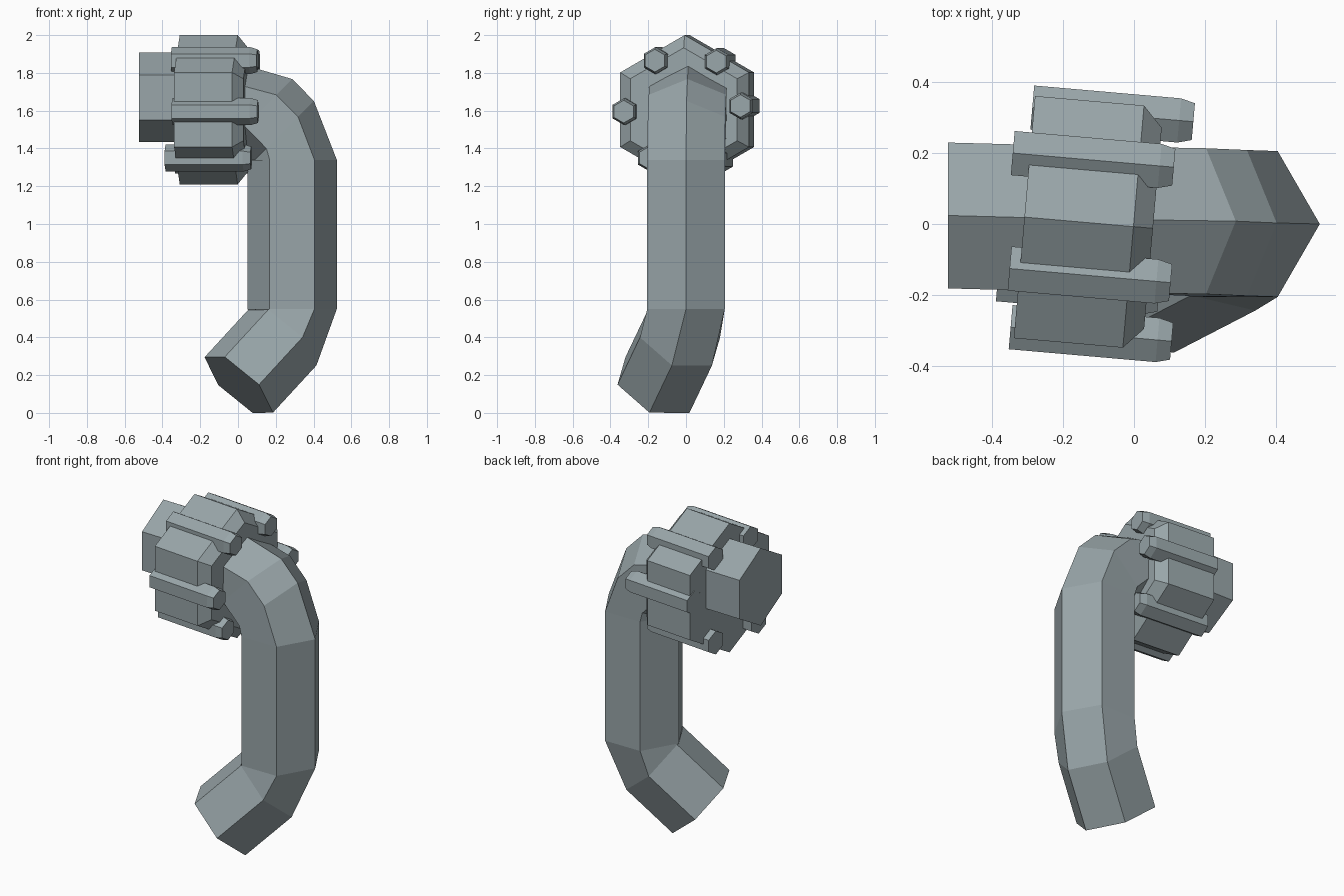
import bpy, bmesh, math
from mathutils import Vector as V

if "Cube" in bpy.data.objects:
    bpy.data.objects.remove(bpy.data.objects["Cube"])

# Blue-grey metal
metal = bpy.data.materials.new("grey_metal")
metal.diffuse_color = (0.317, 0.378, 0.396, 1)
metal.use_nodes = True
metal.node_tree.nodes["Principled BSDF"].inputs["Base Color"].default_value = metal.diffuse_color


def loft(name, rings):
    """Capped six-sided loft; each ring is (centre, radius, axis_u, axis_w)."""
    bm = bmesh.new()
    loops = []
    for c, r, u, w in rings:
        u, w = V(u).normalized(), V(w).normalized()
        loops.append([bm.verts.new(V(c) + r * (math.cos(k * math.pi / 3) * u
                                              + math.sin(k * math.pi / 3) * w))
                      for k in range(6)])
    for a, b in zip(loops, loops[1:]):
        for k in range(6):
            j = (k + 1) % 6
            bm.faces.new((a[k], a[j], b[j], b[k]))
    bm.faces.new(loops[0])
    bm.faces.new(loops[-1])
    bmesh.ops.recalc_face_normals(bm, faces=bm.faces)
    me = bpy.data.meshes.new(name)
    bm.to_mesh(me)
    bm.free()
    me.materials.append(metal)
    ob = bpy.data.objects.new(name, me)
    bpy.context.collection.objects.link(ob)
    return ob


X, Y, Z = V((1, 0, 0)), V((0, 1, 0)), V((0, 0, 1))

# Bent pipe: skewed lower outlet, vertical run, elbow, horizontal stub
R = 0.237
a, b = V((0.108, -0.209, 0)), V((0.075, 0.166, -0.148))
u, w = a + b, b - a
n = a.cross(b).normalized()
foot = V((0.004, -0.151, 0.148))
loft("bent_pipe", [
    (foot, R, u, w),
    (foot + 0.36 * n, R, u, w),
    ((0.286, 0, 0.55), R, X, Y),
    ((0.286, 0, 1.34), R, X, Y),
    ((0.234, 0.003, 1.484), R, X + Z, Y),
    ((0.119, 0.008, 1.60), R, X + Z, Y),
    ((-0.19, 0.015, 1.67), R, Z, Y),
    ((-0.523, 0.024, 1.67), R, Z, Y - 0.0 * X),
])

# Hexagonal collar, turned slightly, chamfered on the pipe side
t = math.radians(5)
d = V((math.cos(t), -math.sin(t), 0))
side = V((math.sin(t), math.cos(t), 0))
mid = V((-0.154, 0.006, 1.605))
loft("collar", [
    (mid - 0.155 * d, 0.395, Z, side),
    (mid + 0.153 * d, 0.395, Z, side),
    (mid + 0.208 * d, 0.328, Z, side),
])

# Six bolts, one on each collar face, given by head position
heads = [(0.112, 0.16, 1.86), (0.103, -0.165, 1.865), (0.167, 0.288, 1.625),
         (0.106, -0.33, 1.595), (0.12, 0.147, 1.34), (0.07, -0.195, 1.35)]
for i, h in enumerate(heads):
    h = V(h)
    loft(f"bolt_{i + 1}", [
        (h - 0.455 * d, 0.072, Z, side),
        (h - 0.04 * d, 0.072, Z, side),
        (h, 0.06, Z, side),
    ])
